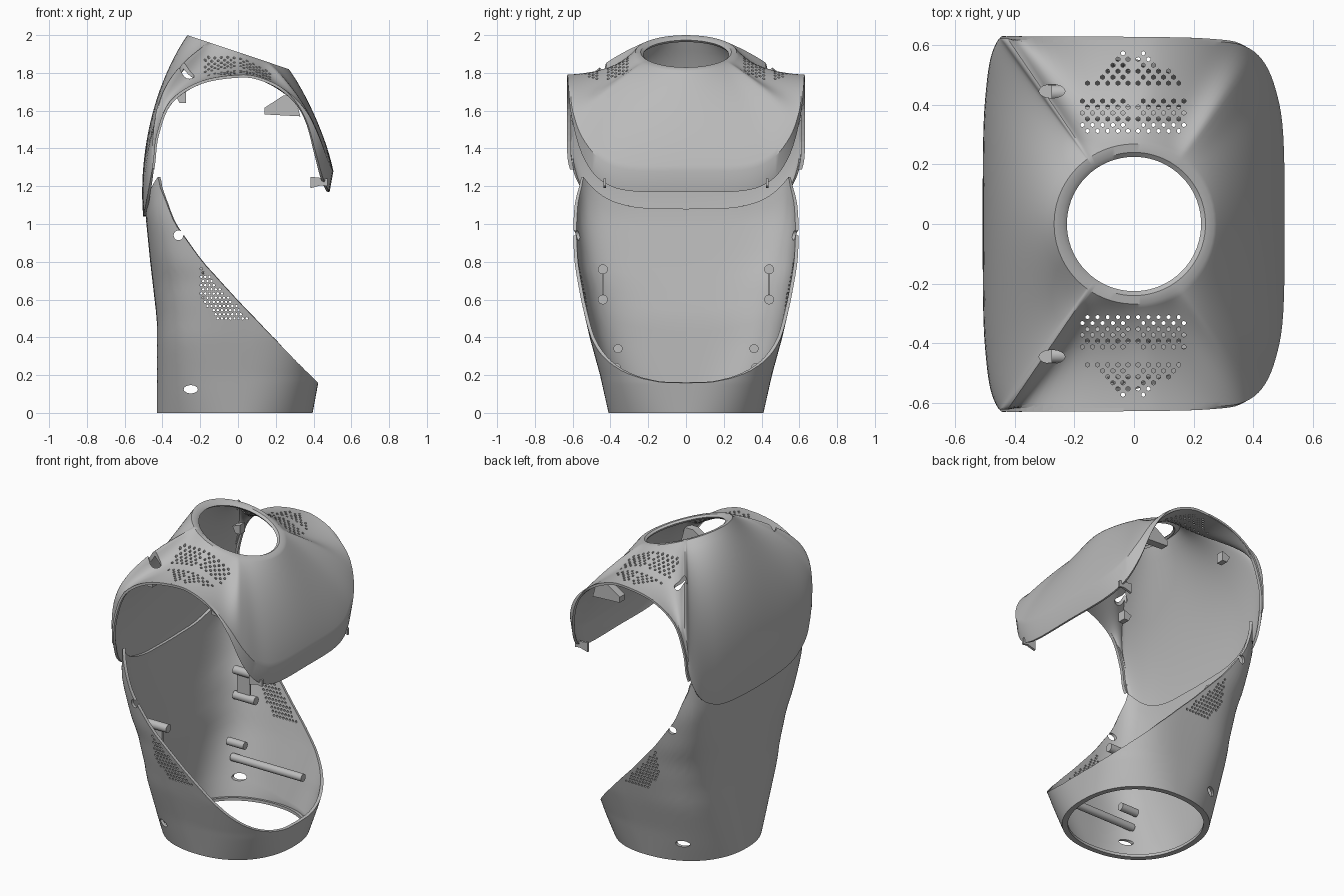
import bpy, bmesh, math
from mathutils import Vector, Matrix

cube = bpy.data.objects.get("Cube")
if cube:
    bpy.data.objects.remove(cube)

grey = bpy.data.materials.new("shell grey")
grey.use_nodes = True
grey.diffuse_color = (0.5, 0.5, 0.5, 1)
grey.node_tree.nodes["Principled BSDF"].inputs["Base Color"].default_value = (0.5, 0.5, 0.5, 1)


def add_object(name, bm, material=grey):
    mesh = bpy.data.meshes.new(name)
    bm.to_mesh(mesh)
    bm.free()
    obj = bpy.data.objects.new(name, mesh)
    bpy.context.collection.objects.link(obj)
    if material:
        mesh.materials.append(material)
    return obj


def table(points, t):
    """Linear lookup in (key, value) pairs."""
    for (a, u), (b, v) in zip(points, points[1:]):
        if t <= b:
            return u + (v - u) * max(0, t - a) / (b - a)
    return points[-1][1]


def smooth(t):
    t = min(1, max(0, t))
    return t * t * (3 - 2 * t)


def loft(name, rings):
    """Skin closed rings, listed from low to high."""
    bm = bmesh.new()
    rows = [[bm.verts.new(p) for p in ring] for ring in rings]
    n = len(rows[0])
    for a, b in zip(rows, rows[1:]):
        for j in range(n):
            k = (j + 1) % n
            bm.faces.new((a[j], a[k], b[k], b[j]))
    return add_object(name, bm)


def add_rod(bm, a, b, radius, sides=8, squash=1):
    """Capped cylinder between two points."""
    a, b = Vector(a), Vector(b)
    turn = (b - a).to_track_quat('Z', 'Y').to_matrix().to_4x4()
    stretch = Matrix.Diagonal((squash, 1, 1, 1))
    bmesh.ops.create_cone(bm, cap_ends=True, segments=sides, radius1=radius, radius2=radius,
                          depth=(b - a).length, matrix=Matrix.Translation((a + b) / 2) @ stretch @ turn)


def area(mesh):
    return sum(p.area for p in mesh.polygons)


def finish_shell(obj, cutter, thickness):
    """Thicken, pierce and smooth a shell, keeping only a sound cut."""
    bpy.ops.object.select_all(action='DESELECT')
    obj.select_set(True)
    bpy.context.view_layer.objects.active = obj
    solid = obj.modifiers.new("thickness", 'SOLIDIFY')
    solid.thickness = thickness
    solid.offset = -1
    bpy.ops.object.modifier_apply(modifier=solid.name)
    whole = obj.data
    for solver in ('EXACT', 'MANIFOLD', 'FLOAT'):
        obj.data = whole.copy()
        cut = obj.modifiers.new("openings", 'BOOLEAN')
        cut.operation = 'DIFFERENCE'
        cut.solver = solver
        cut.object = cutter
        bpy.ops.object.modifier_apply(modifier=cut.name)
        if .85 < area(obj.data) / area(whole) < 1.1:
            break
    else:
        obj.data = whole
    bpy.ops.object.shade_smooth_by_angle(angle=math.radians(35))
    bpy.data.objects.remove(cutter)


# Lower shell: rounded sections cut off along the slanted opening
back_x = [(0, .43), (.5, .43), (.8, .465), (1.05, .49), (1.4, .48)]
front_x = [(0, .395), (.16, .425), (.8, .5), (1.4, .5)]
half_y = [(0, .41), (.2, .455), (.4, .51), (.6, .556), (.8, .594), (1, .612), (1.4, .612)]
opening = [(0, .62), (.16, .422), (.27, .31), (.59, 0), (.8, -.19), (1, -.335),
           (1.2, -.415), (1.4, -.44)]
squareness = [(0, 2.2), (.4, 3.4), (.7, 3.6), (1.1, 6), (1.4, 6)]


def section(phi, z):
    c, s = math.cos(phi), math.sin(phi)
    power = 2 / table(squareness, z)
    width = table(front_x if c > 0 else back_x, z)
    return Vector((math.copysign(abs(c) ** power, c) * width,
                   math.copysign(abs(s) ** power, s) * table(half_y, z), z))


def column_top(phi):
    z = 0.1
    while z < 1.35:
        p = section(phi, z)
        if p.x > table(opening, z) or z > 1.08 + .25 * abs(p.y / .612) ** 4:
            break
        z += .002
    return z


COLUMNS, ROWS = 144, 20
angles = [2 * math.pi * j / COLUMNS for j in range(COLUMNS)]
tops = [column_top(a) for a in angles]
rings = [[section(a, 0) * .92 for a in angles]]
rings += [[section(a, t * i / ROWS) for a, t in zip(angles, tops)] for i in range(ROWS + 1)]
lower_shell = loft("lower_shell", rings)

bm = bmesh.new()
for row in range(15):
    z = .5 + .022 * row
    for col in range(14):
        x = -.195 + .022 * col + .011 * (row % 2)
        if x < table(opening, z) - .03 and x > -.2 + max(0, .6 - z) * .9:
            add_rod(bm, (x, -1, z), (x, 1, z), .007, 6)
add_rod(bm, (-.25, -1, .125), (-.25, 1, .125), .022, 16, 1.7)
add_rod(bm, (-.315, -1, .94), (-.315, 1, .94), .026, 16)
finish_shell(lower_shell, add_object("lower_cutter", bm, None), .018)

# Upper shell: blends from the tilted neck ring to the edge of the cover
half_edge = [(.505, 0, 1.28), (.5, .3, 1.285), (.475, .45, 1.34), (.43, .55, 1.46),
             (.36, .6, 1.6), (.25, .612, 1.71), (.12, .616, 1.775), (0, .617, 1.79),
             (-.2, .617, 1.755), (-.36, .617, 1.65), (-.43, .617, 1.48), (-.45, .61, 1.33),
             (-.475, .55, 1.19), (-.49, .45, 1.11), (-.5, .3, 1.065), (-.503, 0, 1.05)]
half_edge = [Vector(p) for p in half_edge]


def flip(p):
    return Vector((p.x, -p.y, p.z))


def spline(points, steps):
    """Smooth curve through points that mirror at both ends."""
    pts = [flip(points[1])] + points + [flip(points[-2])]
    result = []
    for a, b, c, d in zip(pts, pts[1:], pts[2:], pts[3:]):
        for k in range(steps):
            t = k / steps
            result.append(.5 * (2 * b + (c - a) * t + (2 * a - 5 * b + 4 * c - d) * t * t
                                + (3 * b - a - 3 * c + d) * t ** 3))
    return result + [points[-1]]


side_edge = spline(half_edge, 5)
edge = side_edge + [flip(p) for p in side_edge[-2:0:-1]]


def neck(theta, radius, drop=0):
    x, y = radius * math.cos(theta), radius * math.sin(theta)
    return Vector((x, y, 1.91 - .335 * x - drop))


def shoulder_point(e, t):
    n = neck(math.atan2(e.y, e.x), .268)
    w = smooth((1.79 - e.z) / .3)
    steep = ((.27, .15), (.81, .6)) if e.x > 0 else ((.8, .29), (1.1, .68))
    flat = ((.27, .69), (.66, .94))
    controls = []
    for (h0, v0), (h1, v1) in zip(flat, steep):
        h, v = h0 + (h1 - h0) * w, v0 + (v1 - v0) * w
        controls.append(Vector((n.x + (e.x - n.x) * h, n.y + (e.y - n.y) * h, n.z + (e.z - n.z) * v)))
    p = n * (1 - t) ** 3 + controls[0] * 3 * t * (1 - t) ** 2 + controls[1] * 3 * t * t * (1 - t) + e * t ** 3
    p.y = max(-.622, min(.622, p.y))
    return p


def lip(e):
    """Bevelled under the chest, a straight run-out elsewhere."""
    w = smooth((1.75 - e.z) / .4) if e.x > 0 else 0
    run_out = (e - shoulder_point(e, .95)).normalized() * .01
    return e + run_out * (1 - w) + Vector((-.02, 0, -.11)) * w


thetas = [math.atan2(e.y, e.x) for e in edge]
rings = [[neck(a, .225, .012) for a in thetas], [neck(a, .24) for a in thetas]]
rings += [[shoulder_point(e, i / 22) for e in edge] for i in range(23)]
rings.append([lip(e) for e in edge])
upper_shell = loft("upper_shell", rings[::-1])

bm = bmesh.new()
for side in (-1, 1):
    for row in range(14):
        y = .312 + .02 * row
        reach = .18 if y < .43 else .18 - (y - .45) * 1.0
        for col in range(12):
            x = -.19 + .034 * col + .017 * (row % 2)
            if abs(x) < reach and abs(x + .005) > .014 and not .43 < y < .47:
                add_rod(bm, (x, side * y, 1.5), (x, side * y, 2.2), .0075, 6)
    add_rod(bm, (-.275, side * .445, 1.5), (-.275, side * .445, 2.2), .023, 16, 1.9)
finish_shell(upper_shell, add_object("upper_cutter", bm, None), .015)

# Raised lips along the rear half of the arm openings
for side, name in ((1, "left_edge_lip"), (-1, "right_edge_lip")):
    bm = bmesh.new()
    rows = []
    for p in side_edge:
        if p.x < -.02 and p.z > 1.3:
            corners = ((1, -.008, 0), (1, .012, 0), (.975, .012, -.012), (.975, -.008, -.012))
            rows.append([bm.verts.new((p.x * k, side * (p.y + dy), p.z + dz)) for k, dy, dz in corners])
    for a, b in zip(rows, rows[1:]):
        for k in range(4):
            bm.faces.new((a[k], a[k - 1], b[k - 1], b[k]))
    bm.faces.new(rows[0])
    bm.faces.new(rows[-1])
    bmesh.ops.recalc_face_normals(bm, faces=bm.faces)
    add_object(name, bm)


# Inner bosses and fixing plates on both sides
def add_plate(bm, outline, y, thickness):
    face = bm.faces.new([bm.verts.new((x, y - thickness / 2, z)) for x, z in outline])
    moved = bmesh.ops.extrude_face_region(bm, geom=[face])["geom"]
    bmesh.ops.translate(bm, vec=(0, thickness, 0), verts=[v for v in moved if isinstance(v, bmesh.types.BMVert)])


for side, label in ((1, "left"), (-1, "right")):
    bm = bmesh.new()
    for z in (.6, .76):
        add_rod(bm, (-.33, side * .44, z), (-.18, side * .44, z), .026, 16)
    add_rod(bm, (-.3, side * .37, .24), (.2, side * .37, .24), .024, 16)
    add_rod(bm, (-.32, side * .36, .34), (-.2, side * .36, .34), .024, 16)
    add_plate(bm, [(-.31, .6), (-.22, .6), (-.22, .76), (-.31, .76)], side * .44, .012)
    bosses = add_object(label + "_bosses", bm)
    bosses.data.shade_smooth()
    bosses.data.set_sharp_from_angle(angle=math.radians(40))

    bm = bmesh.new()
    add_plate(bm, [(.14, 1.615), (.14, 1.58), (.33, 1.57), (.3, 1.68), (.24, 1.68)], side * .44, .05)
    add_plate(bm, [(-.33, 1.68), (-.31, 1.64), (-.275, 1.64), (-.275, 1.7)], side * .44, .05)
    add_plate(bm, [(.385, 1.19), (.44, 1.205), (.475, 1.2), (.475, 1.24), (.385, 1.25)], side * .43, .015)
    bmesh.ops.recalc_face_normals(bm, faces=bm.faces)
    add_object(label + "_fixing_plates", bm)
